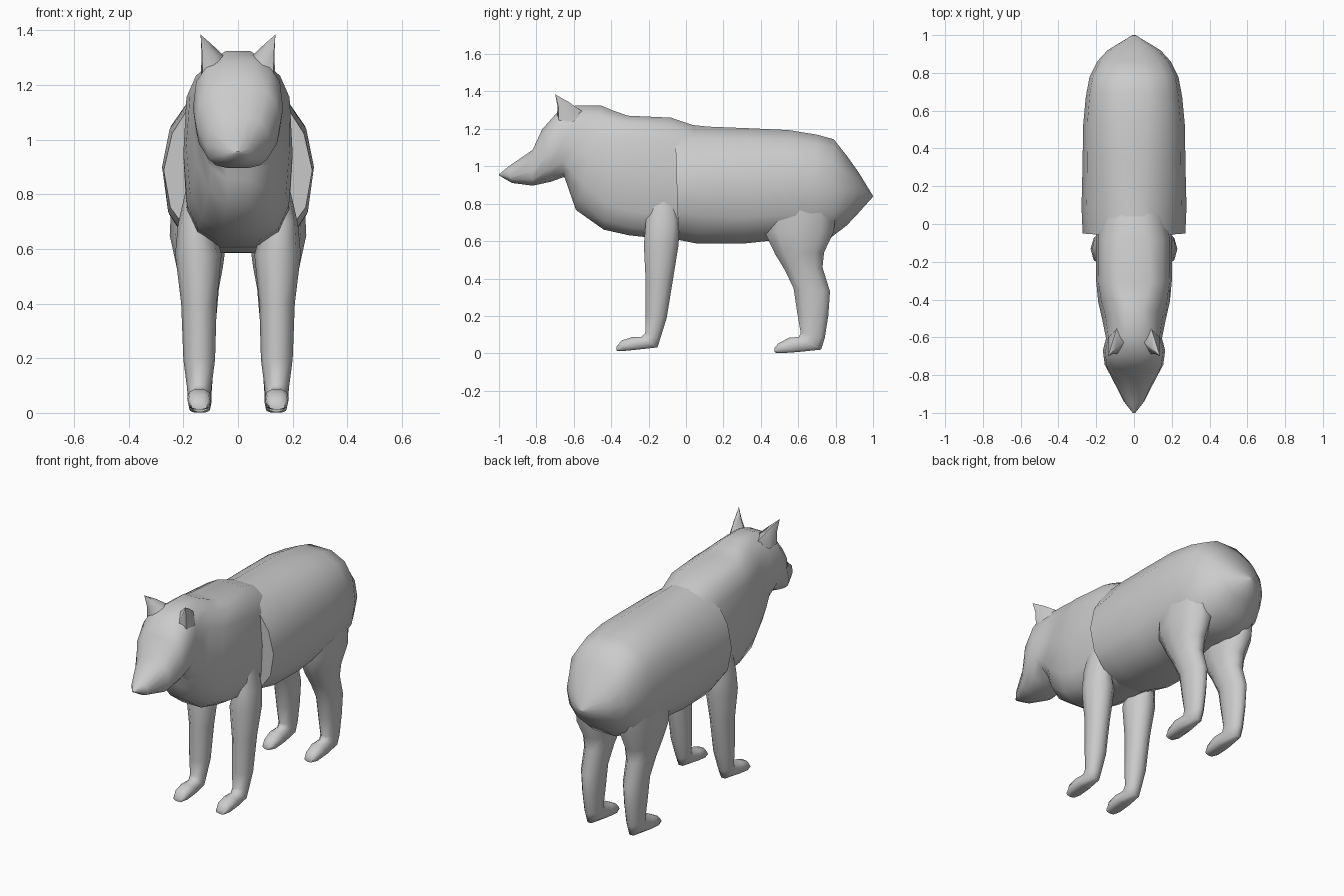
import bpy, bmesh, math
from mathutils import Vector

if "Cube" in bpy.data.objects:
    bpy.data.objects.remove(bpy.data.objects["Cube"])

fur = bpy.data.materials.new("plain grey")
fur.use_nodes = True
fur.diffuse_color = (0.6, 0.6, 0.6, 1)
fur.node_tree.nodes["Principled BSDF"].inputs["Base Color"].default_value = (0.6, 0.6, 0.6, 1)


def power(v, e):
    return math.copysign(abs(v) ** e, v)


def loft(name, rings, x=0, sides=14, angle=60):
    """Skin rings; each is (upper yz, lower yz, half width, widest fraction, upper and lower roundness)."""
    bm = bmesh.new()
    loops = []
    for (a, b, half, *shape) in rings:
        wide, up, low = (shape + [0.5, 1, 1][len(shape):])
        cx = x if not isinstance(half, tuple) else math.copysign(half[0], x)
        w = half[1] if isinstance(half, tuple) else half
        a, b = Vector((cx, *a)), Vector((cx, *b))
        mid = a.lerp(b, wide)
        loop = []
        for i in range(sides):
            t = 2 * math.pi * i / sides
            c, s = round(math.cos(t), 6), round(math.sin(t), 6)
            e = up if s > 0 else low
            reach = (a - mid) if s > 0 else (b - mid)
            loop.append(bm.verts.new(mid + reach * abs(s) ** e + Vector((w * power(c, e), 0, 0))))
        loops.append(loop)
    for p, q in zip(loops, loops[1:]):
        for i in range(sides):
            j = (i + 1) % sides
            bm.faces.new((p[i], p[j], q[j], q[i]))
    bm.faces.new(loops[0])
    bm.faces.new(loops[-1])
    bmesh.ops.recalc_face_normals(bm, faces=bm.faces)
    return finish(name, bm, angle)


def finish(name, bm, angle):
    mesh = bpy.data.meshes.new(name)
    bm.to_mesh(mesh)
    bm.free()
    mesh.materials.append(fur)
    obj = bpy.data.objects.new(name, mesh)
    bpy.context.collection.objects.link(obj)
    bpy.ops.object.select_all(action='DESELECT')
    obj.select_set(True)
    bpy.context.view_layer.objects.active = obj
    bpy.ops.object.shade_smooth_by_angle(angle=math.radians(angle))
    return obj


# Head, neck and chest in one skin
loft("head_and_chest", [
    ((-1.0, .957), (-.998, .95), .008),
    ((-.95, 1.0), (-.93, .91), .055, .6),
    ((-.82, 1.09), (-.82, .895), .115, .6, .8, .7),
    ((-.77, 1.2), (-.72, .915), .155, .5, .8, .8),
    ((-.69, 1.29), (-.65, .94), .165, .5, .7, .8),
    ((-.59, 1.33), (-.62, .85), .148, .5, .8, .9),
    ((-.45, 1.33), (-.59, .76), .165, .5, .85, .9),
    ((-.38, 1.3), (-.44, .655), .19, .5, .7, .75),
    ((-.31, 1.275), (-.3, .625), .2, .5, .55, .65),
    ((-.08, 1.265), (-.1, .605), .2, .5, .6, .6),
    ((.12, 1.2), (.1, .6), .19, .5, .9, .7),
])

# Barrel and rump, slightly wider than the chest
loft("hind_body", [
    ((-.06, 1.24), (-.04, .6), (0, .272), .55, 1.15, .9),
    ((.12, 1.22), (.06, .58), .278, .5, 1, .8),
    ((.35, 1.21), (.3, .58), .272, .5, .9, .75),
    ((.55, 1.2), (.48, .6), .27, .5, .85, .75),
    ((.7, 1.175), (.65, .6), .255, .5, .8, .75),
    ((.79, 1.15), (.77, .61), .235, .5, .8, .8),
    ((.86, 1.06), (.86, .68), .195, .5, .85, .9),
    ((.92, .975), (.92, .745), .14, .5),
    ((.998, .845), (1.0, .837), .01),
])

front_leg = [
    ((-.2, .82), (-.04, .82), (.15, .04)),
    ((-.22, .7), (-.03, .68), (.155, .065)),
    ((-.23, .58), (-.035, .58), (.145, .085)),
    ((-.22, .4), (-.065, .4), (.143, .065)),
    ((-.22, .2), (-.1, .19), (.142, .058)),
    ((-.22, .11), (-.135, .08), (.142, .045)),
    ((-.24, .09), (-.15, .03), (.142, .042)),
    ((-.29, .088), (-.25, .02), (.142, .044), .5, .8, .6),
    ((-.345, .07), (-.33, .012), (.142, .042), .5, .8, .6),
    ((-.372, .035), (-.37, .012), (.142, .03)),
]
hind_leg = [
    ((.4, .85), (.82, .85), (.15, .09)),
    ((.41, .65), (.8, .65), (.145, .105)),
    ((.47, .53), (.745, .54), (.14, .085)),
    ((.52, .45), (.735, .46), (.14, .07)),
    ((.57, .35), (.775, .33), (.14, .06)),
    ((.59, .22), (.765, .2), (.14, .053)),
    ((.61, .11), (.745, .08), (.14, .045)),
    ((.6, .09), (.725, .018), (.14, .042)),
    ((.55, .085), (.6, .006), (.14, .044), .5, .8, .6),
    ((.495, .055), (.51, .0), (.14, .04), .5, .8, .6),
    ((.472, .03), (.475, .003), (.14, .028)),
]

for side, sign in (("left", 1), ("right", -1)):
    loft("front_leg_" + side, front_leg, x=sign, sides=10)
    loft("hind_leg_" + side, hind_leg, x=sign, sides=10)
    # Pointed ear leaning outward and forward
    bm = bmesh.new()
    base = [bm.verts.new((sign * px, py, pz)) for px, py, pz in
            ((.045, -.62, 1.3), (.08, -.69, 1.25), (.13, -.68, 1.24), (.135, -.6, 1.24), (.09, -.55, 1.29))]
    mid = [bm.verts.new(v.co.lerp(Vector((sign * .133, -.685, 1.385)), .55)) for v in base]
    tip = bm.verts.new((sign * .137, -.7, 1.385))
    for i in range(5):
        j = (i + 1) % 5
        bm.faces.new((base[i], base[j], mid[j], mid[i]))
        bm.faces.new((mid[i], mid[j], tip))
    bm.faces.new(base)
    bmesh.ops.recalc_face_normals(bm, faces=bm.faces)
    finish("ear_" + side, bm, 70)
